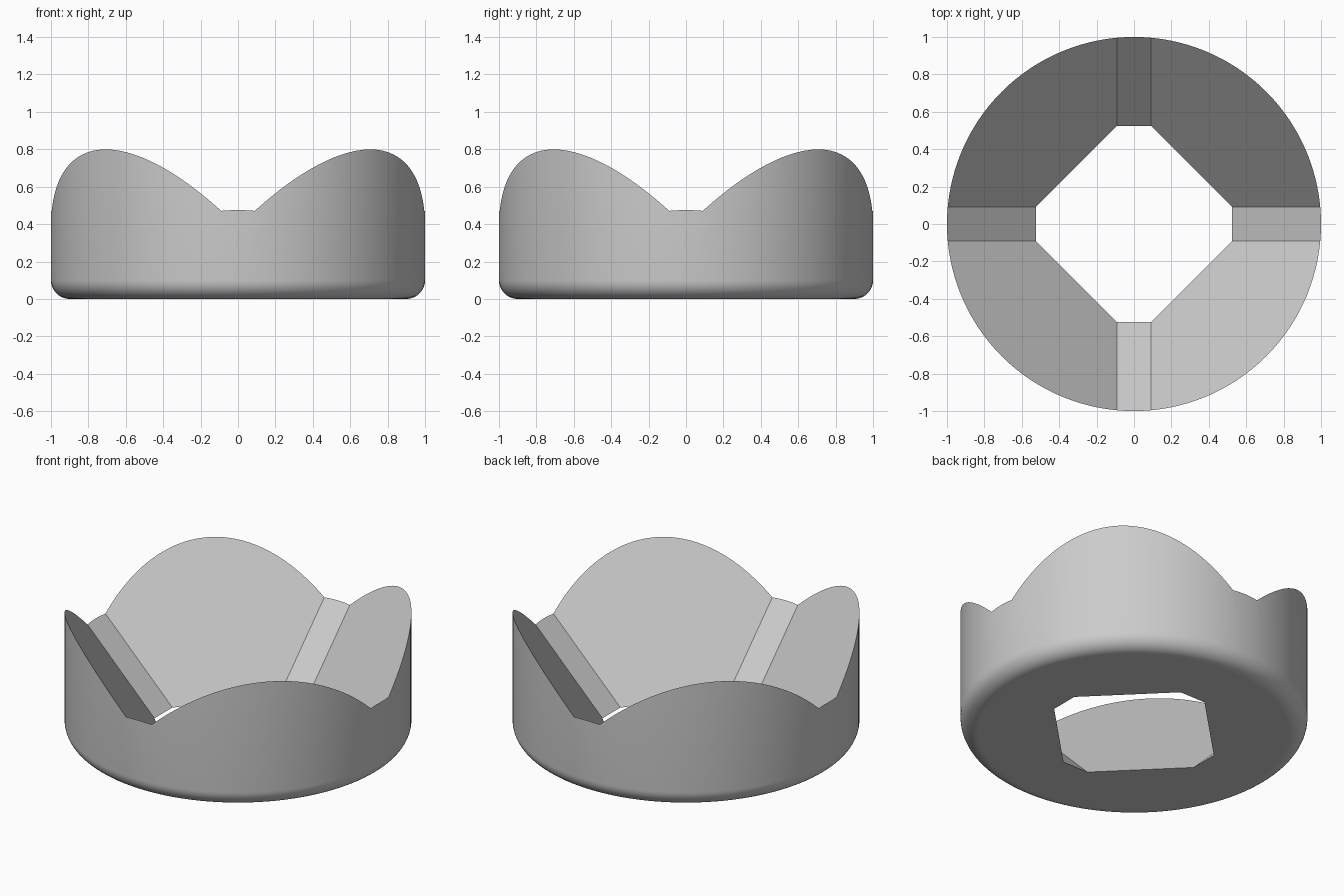
import bpy
import bmesh
import math

cube = bpy.data.objects.get("Cube")
if cube:
    bpy.data.objects.remove(cube)

SEGMENTS = 128
FILLET = 0.1      # rounded bottom edge
HALF_FLAT = 0.09  # half width of the narrow hole sides
HOLE = 0.525      # hole reach along the axes at the floor
TOP = 1.0         # cutter top


def make_object(name, bm):
    bmesh.ops.recalc_face_normals(bm, faces=bm.faces)
    mesh = bpy.data.meshes.new(name)
    bm.to_mesh(mesh)
    bm.free()
    obj = bpy.data.objects.new(name, mesh)
    bpy.context.collection.objects.link(obj)
    return obj


def loft(name, rings):
    """Closed solid through a stack of rings with equal point counts."""
    bm = bmesh.new()
    loops = [[bm.verts.new(p) for p in ring] for ring in rings]
    n = len(loops[0])
    for low, high in zip(loops, loops[1:]):
        for i in range(n):
            j = (i + 1) % n
            bm.faces.new((low[i], low[j], high[j], high[i]))
    bm.faces.new(loops[0])
    bm.faces.new(loops[-1])
    return make_object(name, bm)


def circle(r, z):
    steps = [2 * math.pi * i / SEGMENTS for i in range(SEGMENTS)]
    return [(r * math.cos(a), r * math.sin(a), z) for a in steps]


def hole_ring(z):
    # Octagon with four narrow sides, widening at 45 degrees
    reach, ring = HOLE + z, []
    for k in range(4):
        c, s = round(math.cos(k * math.pi / 2)), round(math.sin(k * math.pi / 2))
        for side in (-HALF_FLAT, HALF_FLAT):
            ring.append((reach * c - side * s, reach * s + side * c, z))
    return ring


# Round body with a filleted bottom edge
arc = [math.pi / 2 * i / 10 for i in range(11)]
rings = [circle(1 - FILLET + FILLET * math.sin(a), FILLET - FILLET * math.cos(a))
         for a in arc]
cup = loft("scalloped_cup", rings + [circle(1, TOP)])

# Flared octagonal hole, which also cuts the scalloped rim
cutter = loft("hole_cutter", [hole_ring(-0.1), hole_ring(TOP + 0.1)])
cutter.hide_render = True
cut = cup.modifiers.new("hole", 'BOOLEAN')
cut.operation = 'DIFFERENCE'
cut.solver = 'EXACT'
cut.object = cutter
bpy.ops.object.select_all(action='DESELECT')
bpy.context.view_layer.objects.active = cup
cup.select_set(True)
bpy.ops.object.modifier_apply(modifier=cut.name)
bpy.data.objects.remove(cutter)

# Smooth wall, flat floor
bpy.ops.object.shade_smooth_by_angle(angle=math.radians(25))
for face in cup.data.polygons:
    if face.normal.z < -0.999:
        face.use_smooth = False

# Single grey finish
grey = bpy.data.materials.new("plain_grey")
grey.use_nodes = True
colour = (0.6, 0.6, 0.6, 1)
grey.diffuse_color = colour
grey.node_tree.nodes["Principled BSDF"].inputs["Base Color"].default_value = colour
cup.data.materials.clear()
cup.data.materials.append(grey)
